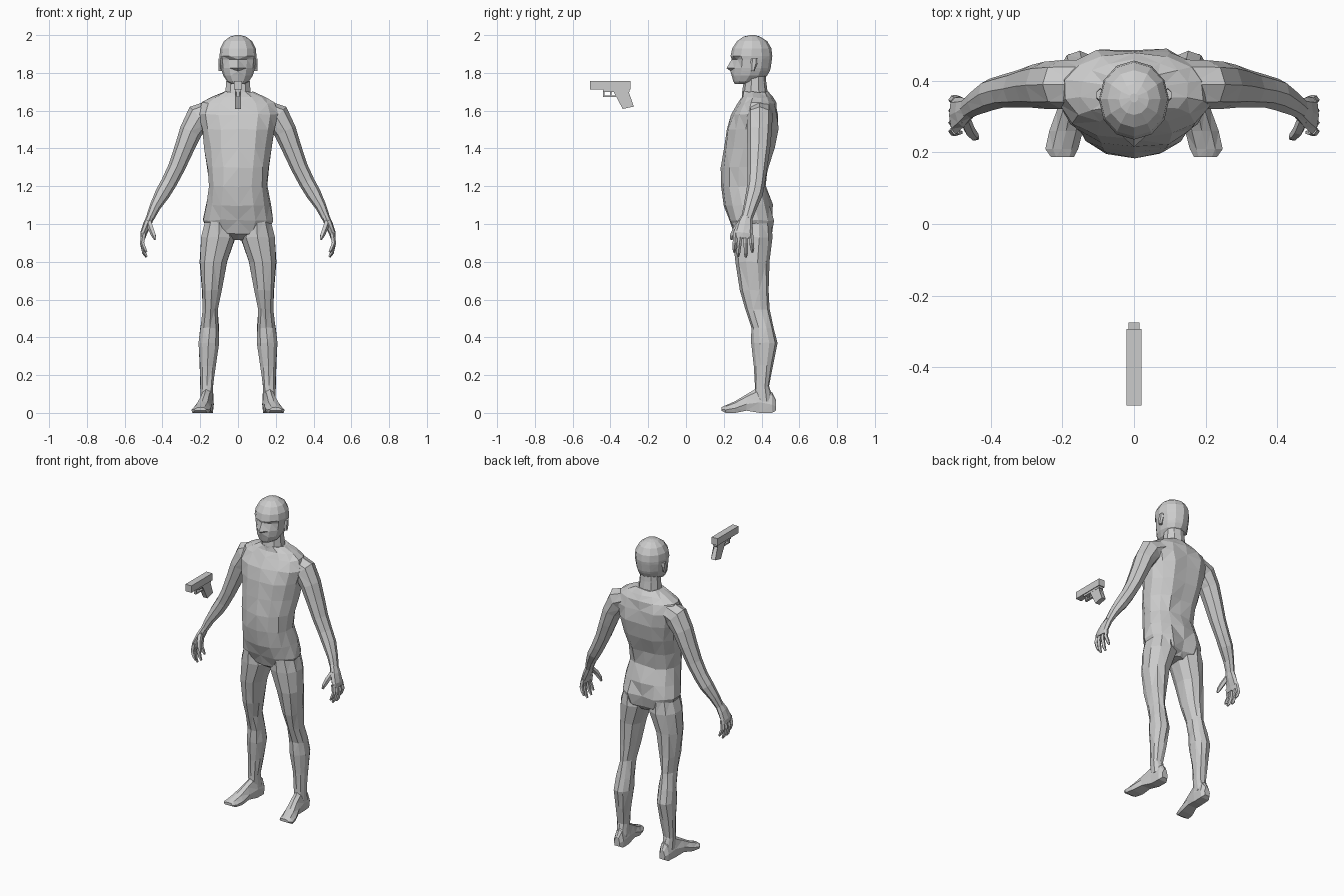
import bpy, bmesh, math, random
from mathutils import Vector

if "Cube" in bpy.data.objects:
    bpy.data.objects.remove(bpy.data.objects["Cube"])

grey = bpy.data.materials.new("plain grey")
grey.diffuse_color = (0.6, 0.6, 0.6, 1)
grey.use_nodes = True
grey.node_tree.nodes["Principled BSDF"].inputs["Base Color"].default_value = grey.diffuse_color


def make(name, bm):
    bmesh.ops.recalc_face_normals(bm, faces=bm.faces)
    me = bpy.data.meshes.new(name)
    bm.to_mesh(me)
    bm.free()
    ob = bpy.data.objects.new(name, me)
    bpy.context.collection.objects.link(ob)
    me.materials.append(grey)
    return ob


def loft(name, rings, side=1, jitter=0.0):
    """Skin a list of equal point rings and cap both ends."""
    rnd = random.Random(4)
    bm = bmesh.new()
    rows = []
    for ring in rings:
        row = []
        for p in ring:
            d = [rnd.uniform(-jitter, jitter) for _ in range(3)]
            row.append(bm.verts.new(((p[0] + d[0]) * side, p[1] + d[1], p[2] + d[2])))
        rows.append(row)
    n = len(rows[0])
    for a, b in zip(rows, rows[1:]):
        for i in range(n):
            j = (i + 1) % n
            bm.faces.new((a[i], a[j], b[j], b[i]))
    bm.faces.new(rows[0])
    bm.faces.new(rows[-1])
    bmesh.ops.triangulate(bm, faces=bm.faces)
    return make(name, bm)


def oval(cx, z, hw, yf, yb, n=12, power=1.0):
    """Level ring from front yf to back yb; the first point faces forward."""
    pts = []
    for i in range(n):
        a = 2 * math.pi * i / n
        s, c = math.sin(a), math.cos(a)
        x = math.copysign(abs(s) ** power, s) * hw
        y = -math.copysign(abs(c) ** power, c)
        pts.append(Vector((cx + x, (yf + yb) / 2 + y * (yb - yf) / 2, z)))
    return pts


def tube(name, path, side, n=5):
    """Tube through (x, y, z, radius) points, square to its path."""
    rings = []
    for i, p in enumerate(path):
        a, b = path[max(i - 1, 0)], path[min(i + 1, len(path) - 1)]
        d = (Vector(b[:3]) - Vector(a[:3])).normalized()
        u = d.cross(Vector((0, 1, 0))).normalized()
        v = d.cross(u)
        ry = p[4] if len(p) > 4 else p[3]
        rings.append([Vector(p[:3]) + u * p[3] * math.cos(2 * math.pi * k / n)
                      + v * ry * math.sin(2 * math.pi * k / n) for k in range(n)])
    return loft(name, rings, side)


# Torso: height, half width, front, back, groove down the back
torso = [(.915, .08, .31, .42, .0), (.95, .155, .255, .462, .025), (1.02, .187, .226, .478, .02),
         (1.10, .175, .2, .457, .0), (1.20, .156, .185, .427, .008), (1.30, .166, .185, .445, .012),
         (1.40, .18, .2, .485, .018), (1.50, .195, .213, .502, .015), (1.58, .215, .24, .495, .01),
         (1.64, .195, .275, .475, .0), (1.67, .15, .292, .458, .0), (1.70, .08, .30, .437, .0)]
rings = []
for z, hw, yf, yb, groove in torso:
    r = oval(0, z, hw, yf, yb, 14, .88)
    r[7].y -= groove
    rings.append(r)
body = loft("body", rings, 1, .004)
parts = []

# Neck
parts.append(loft("neck", [oval(0, z, w, f, b, 10) for z, w, f, b in
             [(1.64, .09, .30, .45), (1.70, .07, .297, .432), (1.75, .066, .305, .425), (1.83, .06, .31, .42)]]))

# Head: height, half width, front, back, nose push, eye socket depth
head = [(1.742, .035, .258, .33, 0, 0), (1.755, .058, .25, .38, 0, 0), (1.785, .078, .242, .43, 0, 0),
        (1.81, .086, .243, .443, .008, 0), (1.825, .09, .243, .448, .028, 0), (1.872, .096, .246, .455, .004, .012),
        (1.89, .098, .236, .457, 0, 0), (1.93, .094, .245, .452, 0, 0), (1.968, .074, .27, .43, 0, 0),
        (1.992, .042, .305, .392, 0, 0), (2.0, .012, .34, .365, 0, 0)]
rings = []
for z, hw, yf, yb, nose, eye in head:
    r = oval(0, z, hw, yf, yb, 12)
    r[0].y -= nose
    r[1].y += eye
    r[11].y += eye
    rings.append(r)
parts.append(loft("head", rings))

for s in (-1, 1):
    # Ear
    parts.append(loft("ear", [oval(.094, z, .012, f, b, 6) for z, f, b in
                 [(1.81, .345, .362), (1.85, .34, .38), (1.875, .345, .378)]], s))

    # Leg: height, inner x, outer x, front, back
    leg = [(1.03, .03, .17, .25, .45), (.93, .008, .197, .25, .456), (.80, .055, .206, .26, .44),
           (.65, .085, .194, .287, .44), (.55, .105, .187, .315, .44), (.45, .1, .2, .345, .462),
           (.37, .1, .209, .347, .484), (.25, .115, .205, .36, .462), (.14, .13, .2, .365, .44),
           (.06, .13, .198, .365, .46)]
    parts.append(loft("leg", [oval((a + b) / 2, z, (b - a) / 2, f, k, 10, .92)
                 for z, a, b, f, k in leg], s, .003))

    # Foot: y, centre x, half width, top
    foot = [(.476, .162, .02, .07), (.455, .162, .034, .11), (.39, .165, .036, .14),
            (.32, .177, .038, .098), (.26, .19, .047, .062), (.21, .202, .046, .04), (.187, .2, .032, .03)]
    rings = []
    for i, (y, cx, w, t) in enumerate(foot):
        lo = .012 if i in (0, 3, 6) else 0
        rings.append([Vector((cx + a * w, y, lo + (t - lo) * h)) for a, h in
                     [(-.85, 0), (.85, 0), (1, .4), (.55, .85), (0, 1), (-.6, .9), (-1, .4)]])
    parts.append(loft("foot", rings, s))

    # Arm: centre and two radii
    arm = [(.13, .39, 1.60, .06, .07), (.205, .39, 1.565, .075, .068), (.25, .388, 1.49, .06, .066),
           (.285, .385, 1.40, .052, .06), (.325, .378, 1.30, .045, .052), (.365, .372, 1.22, .042, .046),
           (.40, .362, 1.16, .04, .045), (.44, .34, 1.09, .029, .036), (.466, .322, 1.03, .022, .03)]
    parts.append(tube("arm", arm, s, 8))

    # Palm, fingers and thumb
    parts.append(tube("palm", [(.458, .325, 1.05, .02, .028), (.48, .312, 1.0, .022, .042),
                               (.50, .303, .95, .018, .052), (.503, .303, .925, .013, .048)], s, 8))
    for y, tip, dy in [(.262, .85, -.006), (.289, .828, -.012), (.317, .824, .0), (.343, .85, .008)]:
        parts.append(tube("finger", [(.499, y, .95, .013), (.507, y + dy / 2, .90, .0125),
                                     (.496, y + dy, tip + .022, .011), (.484, y + dy, tip, .006)], s))
    parts.append(tube("thumb", [(.474, .295, 1.015, .016), (.46, .262, .975, .016),
                                (.446, .245, .94, .013), (.438, .24, .917, .006)], s))

# Fuse everything into one skin
for p in parts:
    m = body.modifiers.new("fuse", "BOOLEAN")
    m.operation, m.solver, m.object = "UNION", "EXACT", p
bpy.context.view_layer.update()
fused = bpy.data.meshes.new_from_object(body.evaluated_get(bpy.context.evaluated_depsgraph_get()))
body.modifiers.clear()
body.data = fused
body.data.materials.clear()
body.data.materials.append(grey)
for poly in body.data.polygons:
    poly.material_index = 0
for p in parts:
    bpy.data.objects.remove(p)


def slab(name, outline, hw):
    """Extrude a (y, z) outline across x."""
    return loft(name, [[Vector((x, y, z)) for y, z in outline] for x in (-hw, hw)])


def rect(y0, y1, z0, z1):
    return [(y0, z0), (y1, z0), (y1, z1), (y0, z1)]


# Pistol
slab("pistol_slide", rect(-.507, -.293, 1.712, 1.757), .021)
slab("pistol_frame", rect(-.44, -.30, 1.70, 1.712), .016)
slab("pistol_grip", [(-.385, 1.704), (-.305, 1.704), (-.312, 1.69), (-.276, 1.622),
                     (-.335, 1.609), (-.366, 1.68)], .015)
slab("trigger_guard_front", rect(-.44, -.432, 1.678, 1.70), .008)
slab("trigger_guard_bottom", rect(-.44, -.366, 1.672, 1.68), .008)
slab("trigger", [(-.402, 1.702), (-.392, 1.702), (-.395, 1.684), (-.401, 1.684)], .004)
